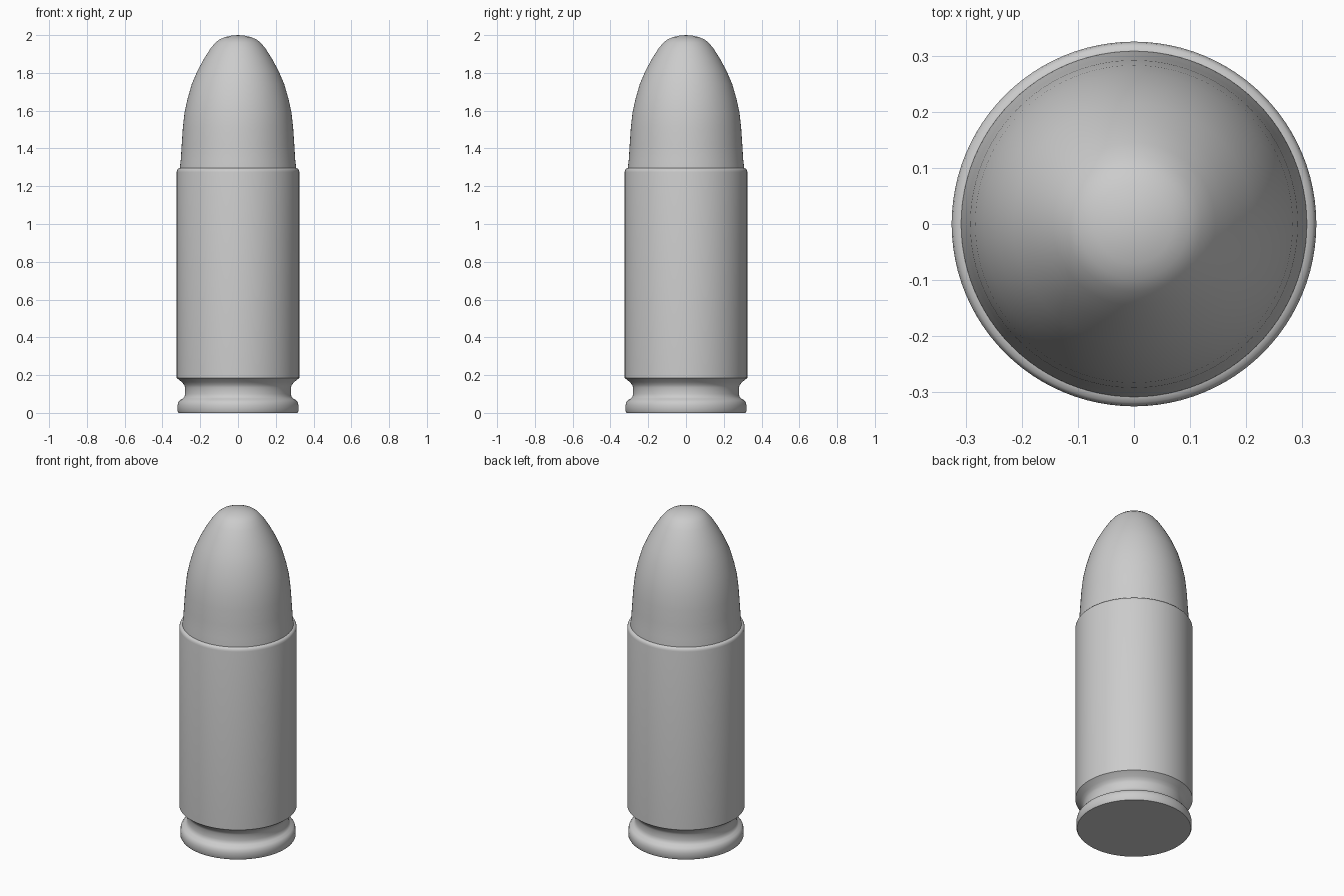
import bpy, bmesh, math
from mathutils import Matrix, Vector

cube = bpy.data.objects.get("Cube")
if cube:
    bpy.data.objects.remove(cube, do_unlink=True)

SEGMENTS = 96

grey = bpy.data.materials.new("plain grey")
grey.use_nodes = True
grey.diffuse_color = (0.6, 0.6, 0.6, 1)
grey.node_tree.nodes["Principled BSDF"].inputs["Base Color"].default_value = (0.6, 0.6, 0.6, 1)


def lathe(name, profile, angle):
    """Spin a list of (radius, height) points around the z axis."""
    bm = bmesh.new()
    verts = [bm.verts.new((r, 0, z)) for r, z in profile]
    edges = [bm.edges.new(pair) for pair in zip(verts, verts[1:])]
    bmesh.ops.spin(bm, geom=verts + edges, cent=(0, 0, 0), axis=(0, 0, 1),
                   angle=math.tau, steps=SEGMENTS, use_duplicate=False)
    bmesh.ops.remove_doubles(bm, verts=bm.verts, dist=0.0001)
    bmesh.ops.recalc_face_normals(bm, faces=bm.faces)
    mesh = bpy.data.meshes.new(name)
    bm.to_mesh(mesh)
    bm.free()
    mesh.materials.append(grey)
    obj = bpy.data.objects.new(name, mesh)
    bpy.context.collection.objects.link(obj)
    bpy.ops.object.select_all(action="DESELECT")
    obj.select_set(True)
    bpy.context.view_layer.objects.active = obj
    bpy.ops.object.shade_smooth_by_angle(angle=math.radians(angle))
    return obj


# Flat base, rounded rim, extractor groove, straight wall and rolled mouth
lathe("casing", [
    (0, 0), (0.315, 0), (0.32, 0.008), (0.32, 0.04), (0.316, 0.056),
    (0.307, 0.068), (0.292, 0.076), (0.284, 0.085), (0.28, 0.1),
    (0.28, 0.135), (0.285, 0.148), (0.297, 0.163), (0.325, 0.185),
    (0.325, 1.275), (0.323, 1.285), (0.318, 1.292), (0.307, 1.296), (0.3, 1.296),
], 40)

# Rounded projectile seated in the casing mouth
lathe("projectile", [
    (0, 1.27), (0.309, 1.27), (0.308, 1.3), (0.303, 1.34), (0.298, 1.42),
    (0.292, 1.51), (0.283, 1.59), (0.268, 1.66), (0.245, 1.74),
    (0.215, 1.81), (0.18, 1.875), (0.145, 1.93), (0.12, 1.96),
    (0.098, 1.977), (0.07, 1.989), (0.035, 1.997), (0, 2),
], 40)
